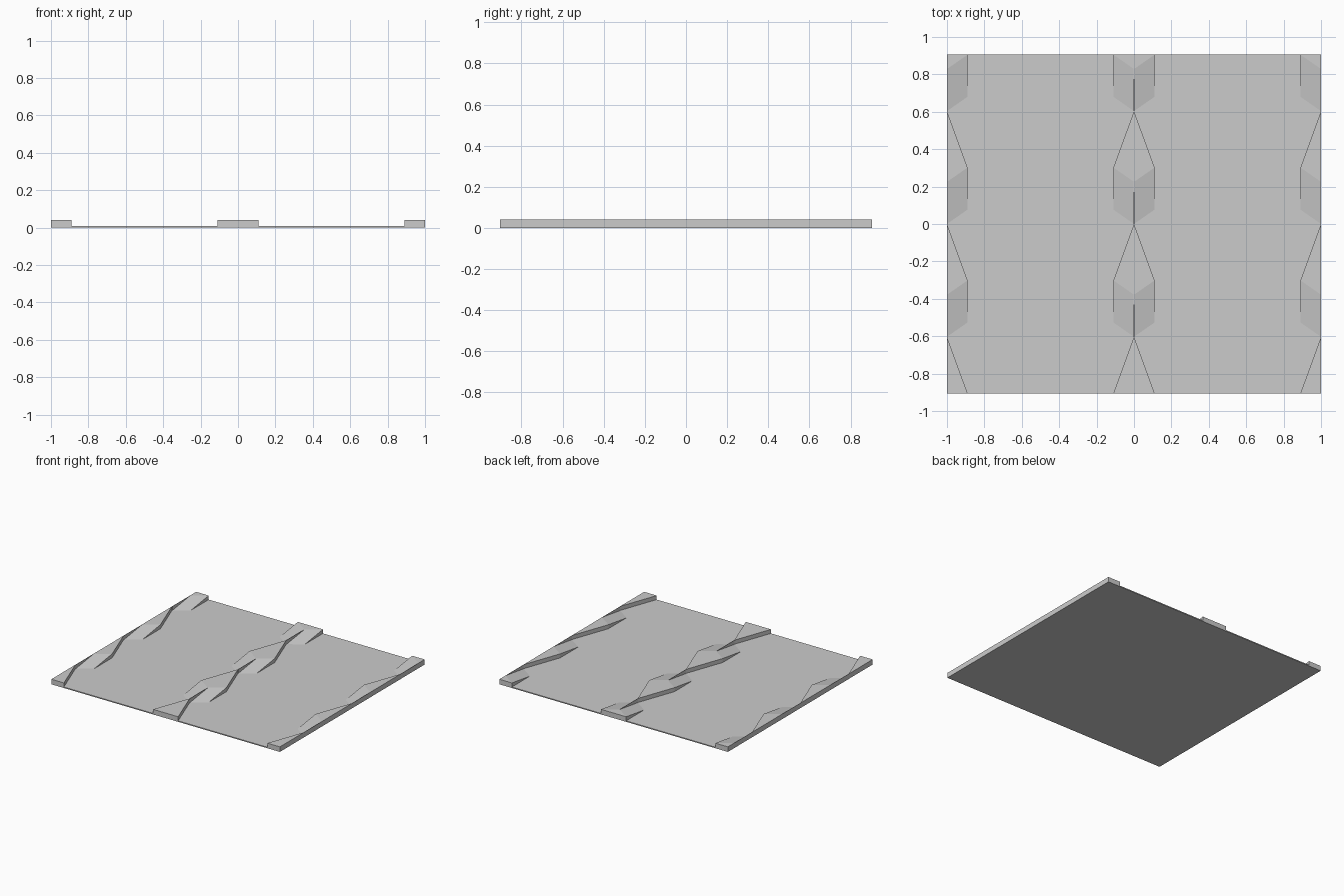
import bpy
import bmesh

cube = bpy.data.objects.get("Cube")
if cube:
    bpy.data.objects.remove(cube, do_unlink=True)

LOW, HIGH = 0.008, 0.04      # plate surface and rib top
HALF_Y = 0.905
PITCH = 2 * HALF_Y / 3       # length of one repeat
WIDTH = 0.11                 # width of one rib
POINT = 0.302                # where the slanted cliff meets the rib's outer edge
RAMP = 0.225                 # run of the ramp
FIN = 0.002                  # thickness of the upright edge

grey = bpy.data.materials.new("light_grey")
grey.use_nodes = True
colour = (0.6, 0.6, 0.6, 1)
grey.diffuse_color = colour
grey.node_tree.nodes["Principled BSDF"].inputs["Base Color"].default_value = colour


def add_hull(bm, points):
    """Add one convex solid around the points."""
    verts = [bm.verts.new(p) for p in points]
    bmesh.ops.convex_hull(bm, input=verts)


def finish(bm, name):
    bmesh.ops.dissolve_limit(bm, angle_limit=0.01, verts=bm.verts, edges=bm.edges)
    bmesh.ops.recalc_face_normals(bm, faces=bm.faces)
    mesh = bpy.data.meshes.new(name)
    bm.to_mesh(mesh)
    bm.free()
    mesh.materials.append(grey)
    obj = bpy.data.objects.new(name, mesh)
    bpy.context.collection.objects.link(obj)


def rib(name, edge_x, side):
    """A row of ramps with slanted cliffs, growing inward from edge_x."""
    bm = bmesh.new()
    for i in range(3):
        start = -HALF_Y + i * PITCH

        def at(x, y, z):
            return (edge_x + side * x, start + y, z)

        # Pointed front block with the slanted cliff
        add_hull(bm, [at(x, y, z) for z in (LOW, HIGH)
                      for x, y in ((0, 0), (WIDTH, 0), (0, POINT))])
        # Ramp rising to the next block
        add_hull(bm, [at(0, POINT, LOW), at(WIDTH, PITCH - RAMP, LOW),
                      at(WIDTH, PITCH, LOW), at(0, PITCH, LOW),
                      at(0, POINT + RAMP, HIGH), at(WIDTH, PITCH, HIGH),
                      at(0, PITCH, HIGH)])
        # Thin upright edge beside the ramp
        add_hull(bm, [at(x, y, z) for x in (0, FIN)
                      for y, z in ((POINT, LOW), (POINT, HIGH), (POINT + RAMP, HIGH))])
    finish(bm, name)


# Base plate
plate = bmesh.new()
add_hull(plate, [(x, y, z) for x in (-1, 1) for y in (-HALF_Y, HALF_Y) for z in (0, LOW)])
finish(plate, "base_plate")

# Ribs at both sides and back to back along the middle
rib("right_rib", -1, 1)
rib("middle_right_rib", 0, -1)
rib("middle_left_rib", 0, 1)
rib("left_rib", 1, -1)
